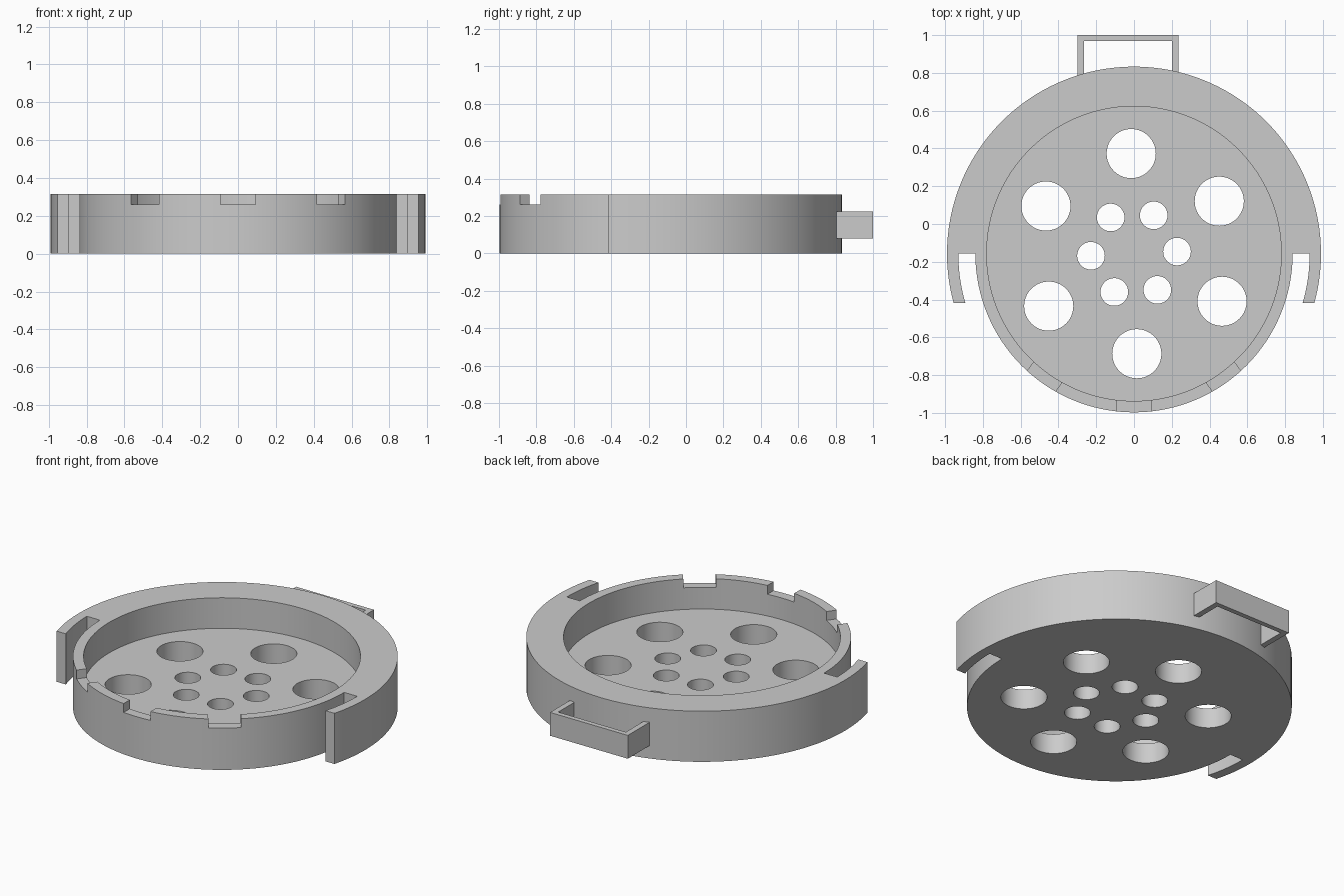
import bpy, bmesh
from math import sin, cos, asin, radians, pi, degrees
from mathutils import Matrix, Vector

if "Cube" in bpy.data.objects:
    bpy.data.objects.remove(bpy.data.objects["Cube"], do_unlink=True)

CY = -0.157          # centre of the round body
HEIGHT = 0.315
FLOOR = 0.125
R_IN, R_CUP, R_SLOT, R_OUT = 0.78, 0.84, 0.93, 0.99

grey = bpy.data.materials.new("plain grey")
grey.use_nodes = True
colour = (0.6, 0.6, 0.6, 1)
grey.diffuse_color = colour
grey.node_tree.nodes["Principled BSDF"].inputs["Base Color"].default_value = colour


def make_object(name, bm):
    bmesh.ops.recalc_face_normals(bm, faces=bm.faces)
    mesh = bpy.data.meshes.new(name)
    bm.to_mesh(mesh)
    bm.free()
    mesh.materials.append(grey)
    obj = bpy.data.objects.new(name, mesh)
    bpy.context.collection.objects.link(obj)
    return obj


def prism(name, outline, z0, z1):
    bm = bmesh.new()
    face = bm.faces.new([bm.verts.new((x, y, z0)) for x, y in outline])
    top = bmesh.ops.extrude_face_region(bm, geom=[face])["geom"]
    verts = [v for v in top if isinstance(v, bmesh.types.BMVert)]
    bmesh.ops.translate(bm, verts=verts, vec=(0, 0, z1 - z0))
    return make_object(name, bm)


def arc(radius, start, end, steps):
    angles = [radians(start + (end - start) * i / steps) for i in range(steps + 1)]
    return [(radius * cos(a), CY + radius * sin(a)) for a in angles]


def add_cylinder(bm, x, y, radius, z0, z1, sides):
    bmesh.ops.create_cone(bm, cap_ends=True, segments=sides, radius1=radius, radius2=radius,
                          depth=z1 - z0, matrix=Matrix.Translation((x, y, (z0 + z1) / 2)))


def cut(target, cutter):
    mod = target.modifiers.new("cut", "BOOLEAN")
    mod.operation, mod.solver, mod.object = "DIFFERENCE", "EXACT", cutter
    bpy.context.view_layer.objects.active = target
    bpy.ops.object.modifier_apply(modifier=mod.name)
    bpy.data.objects.remove(cutter, do_unlink=True)


# Body: round cup joined at the back to a wider collar with two free arms
drop = 0.26          # how far the arms reach forward of the centre
outer_end = degrees(asin(drop / R_OUT))
inner_end = degrees(asin(drop / R_SLOT))
outline = (arc(R_OUT, -outer_end, 180 + outer_end, 120)
           + arc(R_SLOT, 180 + inner_end, 180, 10)
           + arc(R_CUP, 180, 360, 100)
           + arc(R_SLOT, 0, -inner_end, 10))
body = prism("round_body", outline, 0, HEIGHT)

# Recess inside the cup
bm = bmesh.new()
add_cylinder(bm, 0, CY, R_IN, FLOOR, HEIGHT + 0.1, 180)
cut(body, make_object("recess_cutter", bm))

# Two rings of six drain holes through the floor
bm = bmesh.new()
for ring, radius, turn in ((0.53, 0.13, 31.6), (0.228, 0.073, 2.8)):
    for i in range(6):
        a = radians(turn + 60 * i)
        add_cylinder(bm, ring * cos(a), CY + ring * sin(a), radius, -0.1, FLOOR + 0.1, 64)
cut(body, make_object("hole_cutter", bm))

# Three notches in the front rim
bm = bmesh.new()
for turn in (-36, 0, 36):
    place = (Matrix.Translation((0, CY, 0)) @ Matrix.Rotation(radians(turn), 4, "Z")
             @ Matrix.Translation((0, -0.81, 0.31)) @ Matrix.Diagonal((0.184, 0.2, 0.1, 1)))
    bmesh.ops.create_cube(bm, size=1, matrix=place)
cut(body, make_object("notch_cutter", bm))

# Square loop handle on the back
handle = prism("rear_loop", [(-0.30, 0.78), (-0.30, 1.0), (0.235, 1.0), (0.235, 0.78),
                             (0.20, 0.78), (0.20, 0.97), (-0.265, 0.97), (-0.265, 0.78)],
               0.08, 0.225)

# Smooth the curved walls, keep the edges crisp
bpy.ops.object.select_all(action="DESELECT")
body.select_set(True)
bpy.context.view_layer.objects.active = body
bpy.ops.object.shade_smooth_by_angle(angle=radians(30))
